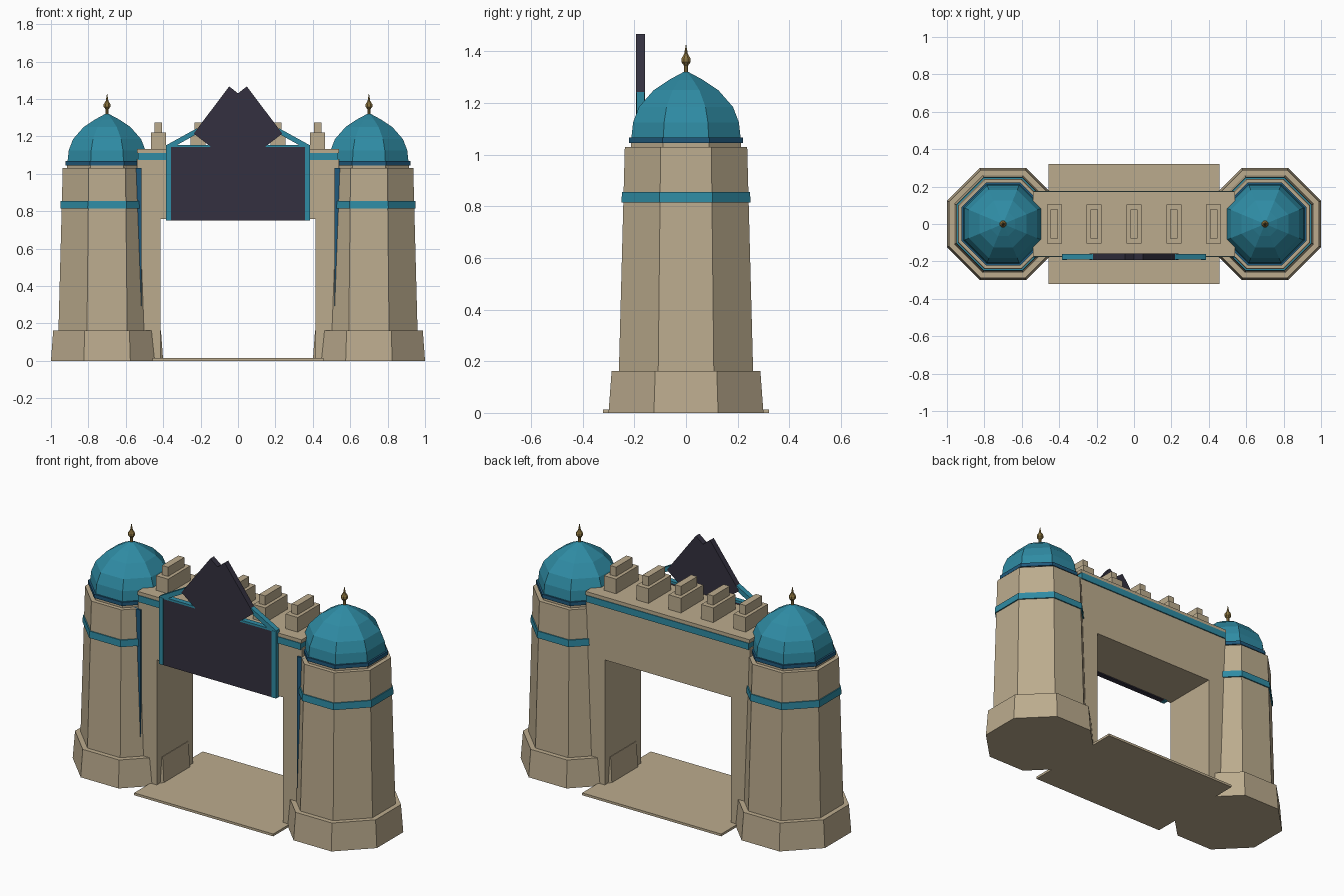
import bpy
import bmesh
from math import pi, cos, sin
from mathutils import Vector

cube = bpy.data.objects.get("Cube")
if cube:
    bpy.data.objects.remove(cube, do_unlink=True)


def material(name, rgb):
    m = bpy.data.materials.new(name)
    m.use_nodes = True
    m.diffuse_color = (*rgb, 1)
    m.node_tree.nodes["Principled BSDF"].inputs["Base Color"].default_value = (*rgb, 1)
    return m


SAND = material("sandstone", (0.50, 0.41, 0.27))
TEAL = material("teal tile", (0.028, 0.26, 0.37))
BLUE = material("deep blue tile", (0.014, 0.10, 0.20))
DARK = material("dark slate", (0.033, 0.03, 0.05))
GOLD = material("gold", (0.27, 0.18, 0.05))


def finish(bm, name, mat):
    bmesh.ops.remove_doubles(bm, verts=bm.verts, dist=1e-5)
    bmesh.ops.recalc_face_normals(bm, faces=bm.faces)
    mesh = bpy.data.meshes.new(name)
    bm.to_mesh(mesh)
    bm.free()
    mesh.materials.append(mat)
    ob = bpy.data.objects.new(name, mesh)
    bpy.context.collection.objects.link(ob)
    return ob


def box(name, mat, x, y, z):
    """Box from (low, high) ranges on each axis."""
    bm = bmesh.new()
    bmesh.ops.create_cube(bm, size=1)
    for v in bm.verts:
        v.co = Vector([(r[0] + r[1]) / 2 + c * (r[1] - r[0]) for r, c in zip((x, y, z), v.co)])
    return finish(bm, name, mat)


def extrude_xz(name, mat, points, y0, y1):
    """Front-view outline extruded in depth."""
    bm = bmesh.new()
    face = bm.faces.new([bm.verts.new((x, y0, z)) for x, z in points])
    new = bmesh.ops.extrude_face_region(bm, geom=[face])["geom"]
    bmesh.ops.translate(bm, vec=(0, y1 - y0, 0),
                        verts=[g for g in new if isinstance(g, bmesh.types.BMVert)])
    return finish(bm, name, mat)


def turned(name, mat, cx, profile, sides=8):
    """Polygonal turning with flat sides facing the axes; radii are to the flats."""
    bm = bmesh.new()
    rings = []
    for r, z in profile:
        k = r / cos(pi / sides)
        rings.append([bm.verts.new((cx + k * cos(a), k * sin(a), z))
                      for a in ((i + 0.5) * 2 * pi / sides for i in range(sides))])
    for low, high in zip(rings, rings[1:]):
        for i in range(sides):
            j = (i + 1) % sides
            bm.faces.new((low[i], low[j], high[j], high[i]))
    bm.faces.new(rings[0])
    bm.faces.new(rings[-1])
    bmesh.ops.dissolve_degenerate(bm, dist=1e-5, edges=bm.edges)
    return finish(bm, name, mat)


# Towers, with tile bands, domes and finials
for side, s in (("left", 1), ("right", -1)):
    cx = 0.7 * s
    turned(side + "_tower_base", SAND, cx, [(0.30, 0), (0.288, 0.163)])
    turned(side + "_tower_shaft", SAND, cx, [(0.26, 0.16), (0.237, 1.03)])
    turned(side + "_tower_band", TEAL, cx, [(0.25, 0.815), (0.248, 0.855)])
    turned(side + "_tower_neck", SAND, cx, [(0.213, 1.025), (0.213, 1.047)])
    turned(side + "_dome_ring", BLUE, cx, [(0.221, 1.045), (0.221, 1.067)])
    turned(side + "_dome", TEAL, cx, [(0.212, 1.06), (0.205, 1.125), (0.182, 1.185),
                                      (0.125, 1.25), (0.065, 1.29), (0.0005, 1.325)])
    turned(side + "_finial", GOLD, cx, [(0.009, 1.31), (0.008, 1.345), (0.018, 1.358),
                                        (0.018, 1.372), (0.007, 1.39), (0.0005, 1.428)])
    # Narrow tile strip where the gate wall meets the tower
    box(side + "_wall_strip", BLUE, sorted((0.515 * s, 0.56 * s)), (-0.18, -0.165), (0.2, 1.03))

# Gate wall with its opening
half = [(0.54, 1.08), (0.54, 0), (0.415, 0), (0.415, 0.757)]
extrude_xz("gate_wall", SAND, half + [(-x, z) for x, z in reversed(half)], -0.17, 0.17)
box("wall_band", TEAL, (-0.535, 0.535), (-0.177, 0.177), (1.073, 1.112))
box("wall_cap", SAND, (-0.54, 0.54), (-0.173, 0.173), (1.112, 1.133))
box("floor_slab", SAND, (-0.457, 0.457), (-0.322, 0.322), (0, 0.014))

# Stepped battlements
for i in range(5):
    x = (i - 2) * 0.213
    box("battlement_lower", SAND, (x - 0.04, x + 0.04), (-0.105, 0.105), (1.13, 1.22))
    box("battlement_upper", SAND, (x - 0.02, x + 0.02), (-0.077, 0.077), (1.215, 1.275))

# Front sign panel with side posts
FRONT, BACK = -0.193, -0.16
box("sign_panel", DARK, (-0.357, 0.357), (-0.191, BACK), (0.75, 1.142))
for s in (1, -1):
    box("sign_post", TEAL, sorted((0.357 * s, 0.385 * s)), (FRONT, BACK), (0.75, 1.147))
    bar = [(0.385, 1.14), (0.385, 1.152), (0.22, 1.243), (0.22, 1.213), (0.345, 1.143)]
    extrude_xz("pediment_bar", TEAL, [(x * s, z) for x, z in bar], FRONT + 0.002, BACK)
    box("pediment_sill", TEAL, sorted((0.12 * s, 0.357 * s)), (FRONT + 0.002, BACK), (1.142, 1.154))

# Twin-peaked crest above the panel
crest = [(0.047, 1.467), (0.237, 1.215), (0.14, 1.14)]
extrude_xz("sign_crest", DARK, [(0, 1.43)] + crest + [(-x, z) for x, z in reversed(crest)],
           FRONT, BACK + 0.001)
